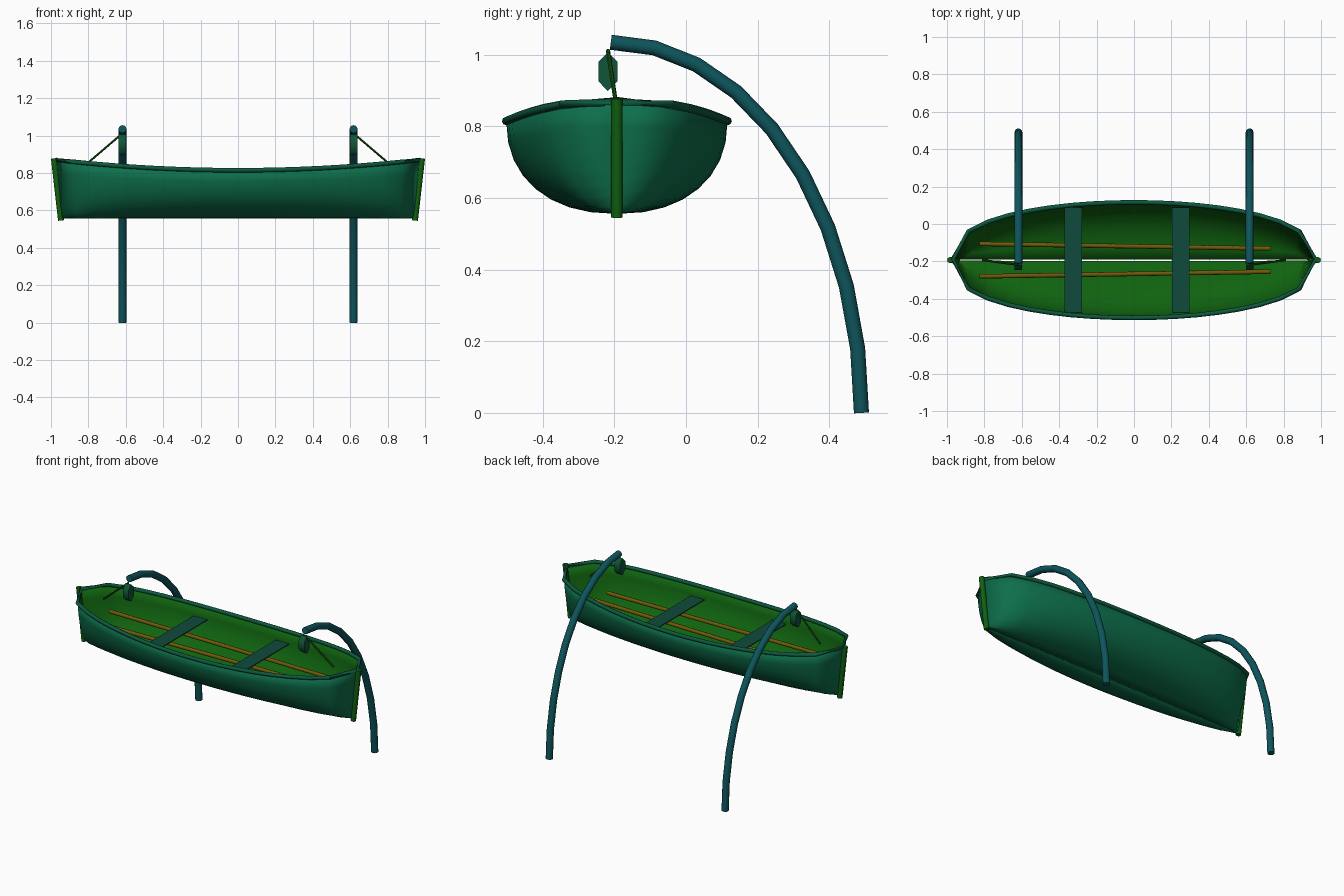
import bpy, bmesh, math
from mathutils import Vector

if "Cube" in bpy.data.objects:
    bpy.data.objects.remove(bpy.data.objects["Cube"])

CY = -0.193  # boat centre line


def mat(name, rgb):
    m = bpy.data.materials.new(name)
    m.diffuse_color = (*rgb, 1)
    m.use_nodes = True
    m.node_tree.nodes["Principled BSDF"].inputs["Base Color"].default_value = m.diffuse_color
    return m


HULL = mat("hull_green", (0.004, 0.16, 0.07))
INNER = mat("inner_green", (0.005, 0.125, 0.005))
TRIM = mat("trim_green", (0.004, 0.10, 0.05))
STEM = mat("stem_green", (0.005, 0.12, 0.005))
STEEL = mat("davit_teal", (0.004, 0.09, 0.105))
BLOCK = mat("block_green", (0.005, 0.09, 0.04))
SEAT = mat("seat_teal", (0.005, 0.07, 0.045))
WOOD = mat("oar_wood", (0.16, 0.10, 0.003))
ROPE = mat("rope_green", (0.005, 0.08, 0.005))


def make(name, bm, mats, angle=40):
    me = bpy.data.meshes.new(name)
    bm.to_mesh(me)
    bm.free()
    ob = bpy.data.objects.new(name, me)
    bpy.context.collection.objects.link(ob)
    for m in mats:
        me.materials.append(m)
    bpy.ops.object.select_all(action='DESELECT')
    ob.select_set(True)
    bpy.context.view_layer.objects.active = ob
    bpy.ops.object.shade_smooth_by_angle(angle=math.radians(angle))
    return ob


def tube(name, pts, r, m, sides=10, closed=False):
    """Sweep a round section along a path."""
    pts = [Vector(p) for p in pts]
    n = len(pts)
    bm = bmesh.new()
    rings = []
    for i, p in enumerate(pts):
        a = pts[i - 1] if i or closed else p
        b = pts[(i + 1) % n] if i < n - 1 or closed else p
        t = (b - a).normalized()
        ref = Vector((1, 0, 0)) if abs(t.x) < 0.01 else Vector((0, 0, 1))
        u = t.cross(ref).normalized()
        v = t.cross(u)
        rings.append([bm.verts.new(p + r * (math.cos(w) * u + math.sin(w) * v))
                      for w in (2 * math.pi * k / sides for k in range(sides))])
    for i in range(n if closed else n - 1):
        A, B = rings[i], rings[(i + 1) % n]
        for k in range(sides):
            l = (k + 1) % sides
            bm.faces.new((A[k], A[l], B[l], B[k]))
    if not closed:
        bm.faces.new(rings[0])
        bm.faces.new(rings[-1])
    bmesh.ops.recalc_face_normals(bm, faces=bm.faces)
    return make(name, bm, [m], 50)


def box(name, loc, size, m):
    bm = bmesh.new()
    bmesh.ops.create_cube(bm, size=1)
    for v in bm.verts:
        v.co = Vector(loc) + Vector(a * b for a, b in zip(v.co, size))
    return make(name, bm, [m], 30)


# Hull: full rounded sections, two halves with a narrow slit at the keel
half = [0.97, 0.885, 0.78, 0.67, 0.56, 0.45, 0.34, 0.23, 0.11]
stations = [-x for x in half] + [0] + half[::-1]


def hull_point(x, ang, side, beam=0.305):
    t = abs(x) / 0.97
    b = beam * max(0, 1 - t * t) ** 0.4
    top = 0.815 + 0.055 * t * t
    s = math.sin(ang) ** 0.9
    c = max(0, math.cos(ang)) ** 0.9
    return Vector((x * (1 - 0.02 * s), CY + side * (0.004 + b * c),
                   top - (top - 0.556) * s))


bm = bmesh.new()
for side in (1, -1):
    grid = [[bm.verts.new(hull_point(x, math.pi / 2 * j / 8, side)) for j in range(9)]
            for x in stations]
    for A, B in zip(grid, grid[1:]):
        for j in range(8):
            f = [A[j], B[j], B[j + 1], A[j + 1]]
            bm.faces.new(f if side > 0 else f[::-1])
hull = make("hull", bm, [HULL, INNER])
sol = hull.modifiers.new("planking", 'SOLIDIFY')
sol.thickness = 0.005
sol.offset = -1
sol.material_offset = 1

# Gunwale running round the rim
rim = [hull_point(x, 0, 1) for x in stations] + \
      [hull_point(x, 0, -1) for x in stations[::-1][1:-1]]
tube("gunwale", rim, 0.012, TRIM, 8, closed=True)

# Thwarts
for i, x in enumerate((-0.325, 0.25)):
    box(f"seat_{i + 1}", (x, CY, 0.75), (0.095, 0.562, 0.006), SEAT)

# Oars lying along the boat
for s in (1, -1):
    tube(f"oar_{s}", [(-0.825, CY + s * 0.087, 0.733), (0.73, CY + s * 0.062, 0.738)],
         0.012, WOOD, 8)

for s in (1, -1):
    tag = "right" if s > 0 else "left"
    # Stem post
    tube(f"stem_{tag}", [(s * 0.984, CY, 0.878), (s * 0.946, CY, 0.546)], 0.016, STEM, 8)
    # Curved davit arm: quarter ellipse
    arc = [(s * 0.618, -0.21 + 0.70 * math.cos(a), 1.035 * math.sin(a))
           for a in (math.radians(10 * k) for k in range(10))]
    tube(f"davit_{tag}", arc, 0.021, STEEL, 12)
    # Hexagonal pulley block under the davit tip
    hexa = bmesh.new()
    ends = [[hexa.verts.new((s * 0.618 + dx, -0.218 + 0.031 * math.sin(math.pi * k / 3),
                             0.953 + 0.054 * math.cos(math.pi * k / 3)))
             for k in range(6)] for dx in (-0.02, 0.02)]
    for e in ends:
        hexa.faces.new(e)
    for k in range(6):
        l = (k + 1) % 6
        hexa.faces.new((ends[0][k], ends[0][l], ends[1][l], ends[1][k]))
    bmesh.ops.recalc_face_normals(hexa, faces=hexa.faces)
    make(f"pulley_block_{tag}", hexa, [BLOCK], 70)
    # Fall rope down to the boat
    tube(f"rope_{tag}", [(s * 0.618, -0.218, 1.012), (s * 0.81, CY, 0.848)],
         0.006, ROPE, 6)
